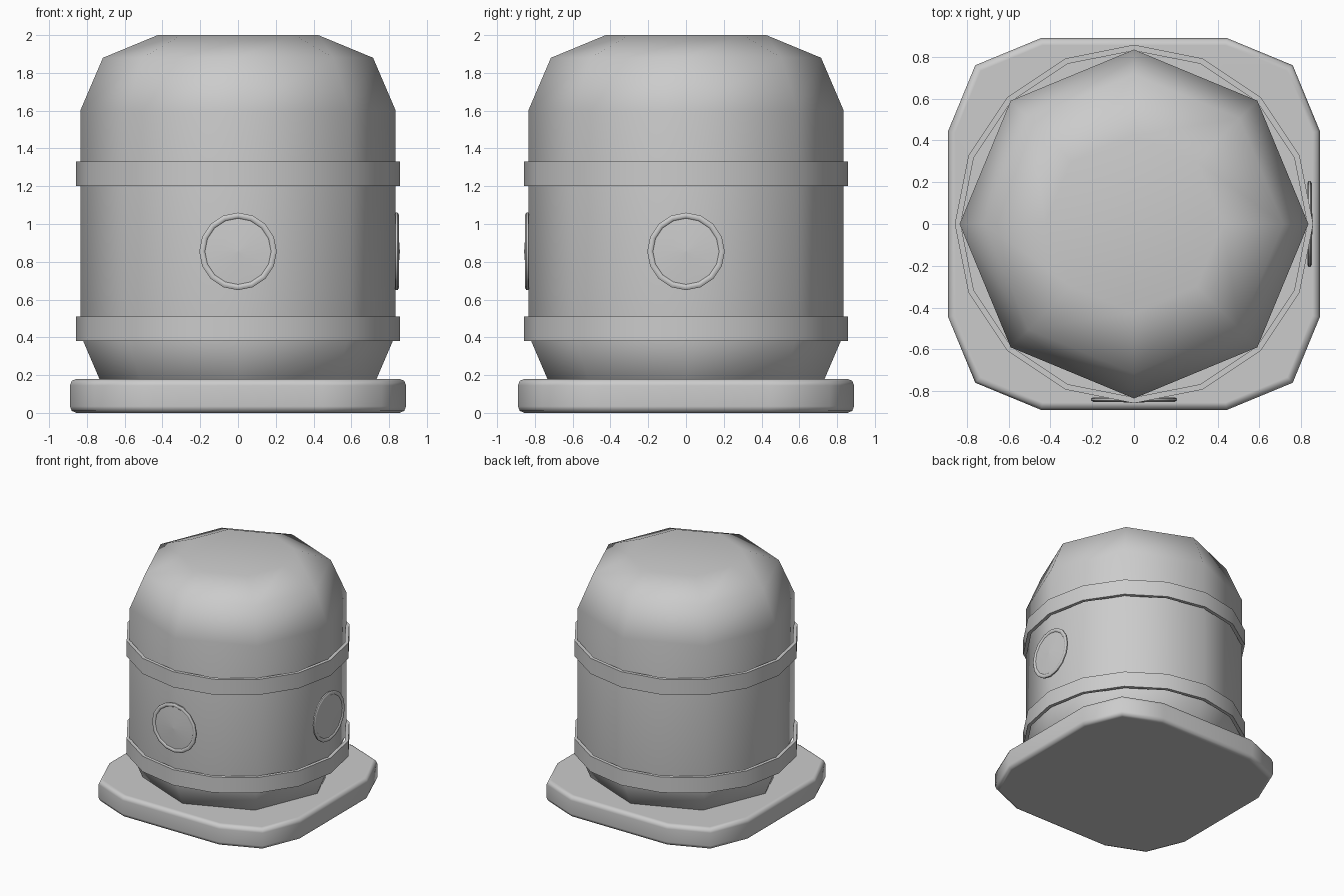
import bpy, bmesh, math
from mathutils import Matrix

if "Cube" in bpy.data.objects:
    bpy.data.objects.remove(bpy.data.objects["Cube"], do_unlink=True)

grey = bpy.data.materials.new("plain grey")
grey.use_nodes = True
colour = (0.6, 0.6, 0.6, 1)
grey.diffuse_color = colour
grey.node_tree.nodes["Principled BSDF"].inputs["Base Color"].default_value = colour


def finish(name, bm, angle=None):
    """Turn a bmesh into a smooth object; edges over the angle stay sharp."""
    bmesh.ops.recalc_face_normals(bm, faces=bm.faces[:])
    for f in bm.faces:
        f.smooth = True
    if angle:
        for e in bm.edges:
            if e.calc_face_angle(0) > math.radians(angle):
                e.smooth = False
    mesh = bpy.data.meshes.new(name)
    bm.to_mesh(mesh)
    bm.free()
    mesh.materials.append(grey)
    obj = bpy.data.objects.new(name, mesh)
    bpy.context.collection.objects.link(obj)
    return obj


def lathe(profile, sides, closed=False):
    """Spin (radius, height) points round z, capping the ends or closing the loop."""
    bm = bmesh.new()
    rings = [[bm.verts.new((r * math.cos(i * math.tau / sides),
                            r * math.sin(i * math.tau / sides), z))
              for i in range(sides)] for r, z in profile]
    pairs = list(zip(rings, rings[1:]))
    if closed:
        pairs.append((rings[-1], rings[0]))
    else:
        bm.faces.new(rings[0])
        bm.faces.new(rings[-1])
    for a, b in pairs:
        for i in range(sides):
            j = (i + 1) % sides
            bm.faces.new((a[i], a[j], b[j], b[i]))
    return bm


# Eight-sided body with a domed top and matching underside
middle = 1.008
half = [(0.835, 1.6), (0.715, 1.88), (0.425, 2.0)]
profile = [(r, 2 * middle - z) for r, z in reversed(half)] + half
body = finish("body", lathe(profile, 8))
body.modifiers.new("flat_cap_shading", "WEIGHTED_NORMAL")

# Two hoops around the body
for name, z in (("lower_band", 0.38), ("upper_band", 1.2)):
    hoop = [(0.83, z), (0.858, z), (0.858, z + 0.13), (0.83, z + 0.13)]
    finish(name, lathe(hoop, 16, closed=True), 40)

# Round plates on the front and left, with a raised rim and shallow cone
plate = [(0.195, 0.83), (0.205, 0.835), (0.205, 0.845), (0.195, 0.852),
         (0.18, 0.85), (0.175, 0.844), (0.002, 0.857)]
for name, turn in (("front_plate", -90), ("left_plate", 0)):
    bm = lathe(plate, 16)
    place = (Matrix.Translation((0, 0, 0.855))
             @ Matrix.Rotation(math.radians(turn), 4, "Z")
             @ Matrix.Rotation(math.radians(90), 4, "Y"))
    bmesh.ops.transform(bm, matrix=place, verts=bm.verts[:])
    finish(name, bm, 50)

# Square base with cut corners and rounded rims
bm = bmesh.new()
outline = []
for q in range(4):
    spin = Matrix.Rotation(q * math.pi / 2, 2)
    for x, y in ((0.89, 0.445), (0.76, 0.76), (0.445, 0.89)):
        outline.append((spin[0][0] * x + spin[0][1] * y,
                        spin[1][0] * x + spin[1][1] * y))
floor = bm.faces.new([bm.verts.new((x, y, 0)) for x, y in outline])
top = bmesh.ops.extrude_face_region(bm, geom=[floor], use_keep_orig=True)
bmesh.ops.translate(bm, vec=(0, 0, 0.18),
                    verts=[v for v in top["geom"] if isinstance(v, bmesh.types.BMVert)])
rims = [e for e in bm.edges if abs(e.verts[0].co.z - e.verts[1].co.z) < 0.01]
bmesh.ops.bevel(bm, geom=rims, offset=0.035, segments=2, profile=0.5, affect="EDGES")
base = finish("base", bm)
base.modifiers.new("flat_face_shading", "WEIGHTED_NORMAL")
